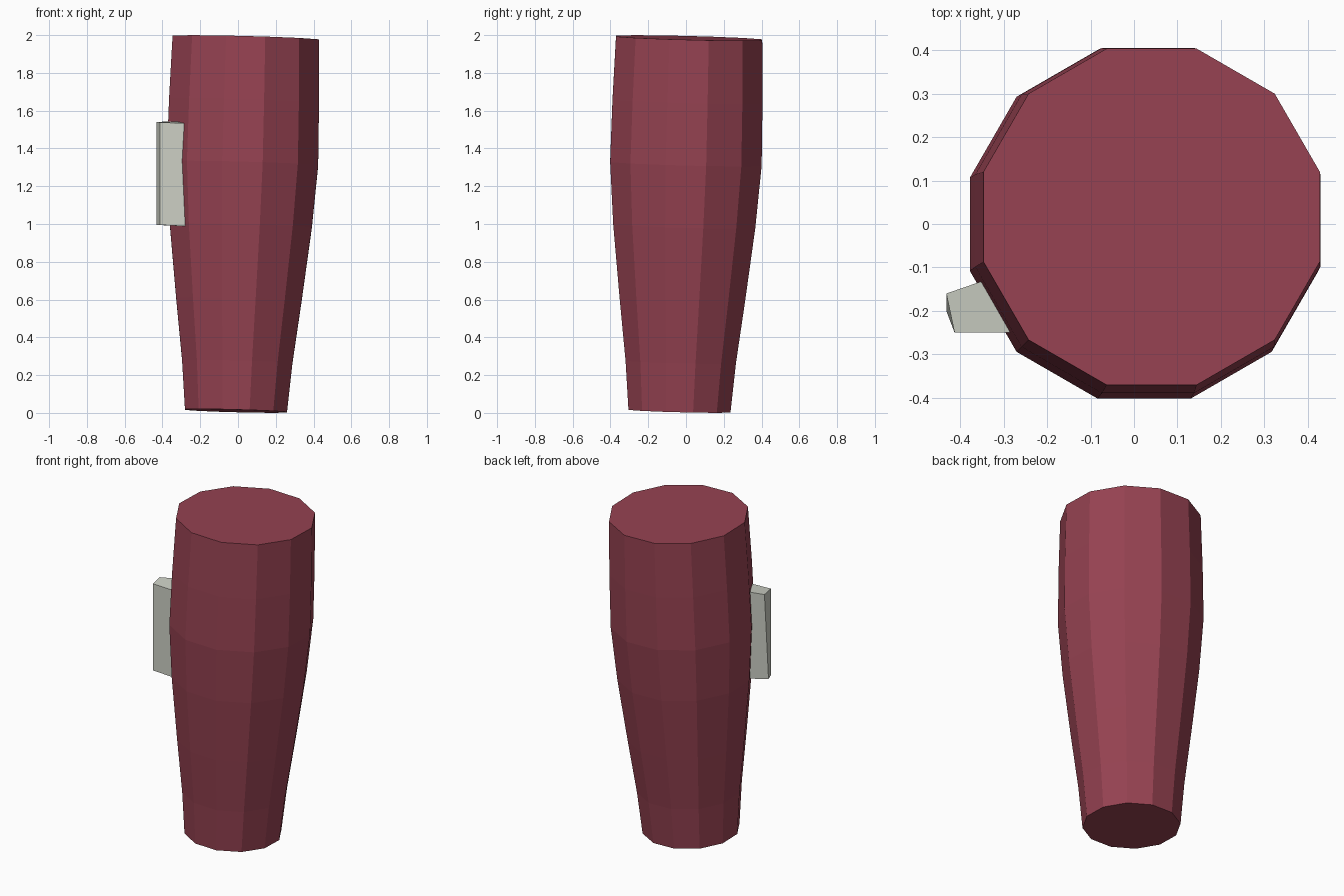
import bpy, bmesh, math

if "Cube" in bpy.data.objects:
    bpy.data.objects.remove(bpy.data.objects["Cube"])

SIDES = 12
LEAN = 0.026          # sideways drift per unit of height, same in x and y


def material(name, color):
    m = bpy.data.materials.new(name)
    m.diffuse_color = (*color, 1)
    m.use_nodes = True
    m.node_tree.nodes["Principled BSDF"].inputs["Base Color"].default_value = m.diffuse_color
    return m


def make_object(name, bm, mat):
    bmesh.ops.recalc_face_normals(bm, faces=bm.faces)
    mesh = bpy.data.meshes.new(name)
    bm.to_mesh(mesh)
    bm.free()
    mesh.materials.append(mat)
    obj = bpy.data.objects.new(name, mesh)
    bpy.context.collection.objects.link(obj)
    return obj


def loft(bm, rings):
    """Join rings of points with quads and cap both ends."""
    loops = [[bm.verts.new(p) for p in ring] for ring in rings]
    n = len(loops[0])
    for a, b in zip(loops, loops[1:]):
        for i in range(n):
            j = (i + 1) % n
            bm.faces.new((a[i], a[j], b[j], b[i]))
    bm.faces.new(loops[0][::-1])
    bm.faces.new(loops[-1])


def body_ring(z, apothem):
    """Twelve-sided ring, square to the leaning axis."""
    r = apothem / math.cos(math.pi / SIDES)
    cx, cy = -0.011 + LEAN * z, -0.035 + LEAN * z
    ring = []
    for k in range(SIDES):
        a = math.radians(15 + 30 * k)
        dx, dy = r * math.cos(a), r * math.sin(a)
        ring.append((cx + dx, cy + dy, z - LEAN * (dx + dy)))
    return ring


maroon = material("maroon", (0.305, 0.055, 0.084))
pale_grey = material("pale grey", (0.61, 0.63, 0.56))

# Tapered, slightly leaning body: (height, distance from axis to flat side)
profile = [(0.0105, 0.270), (0.27, 0.292), (0.60, 0.332), (0.99, 0.376),
           (1.32, 0.401), (1.65, 0.397), (1.985, 0.387)]
bm = bmesh.new()
loft(bm, [body_ring(z, r) for z, r in profile])
make_object("body", bm, maroon)

# Side plate sunk into the body, a little uneven from top to bottom
bm = bmesh.new()
loft(bm, [
    [(-0.413, -0.25, 0.995), (-0.20, -0.25, 0.985), (-0.20, -0.08, 0.985), (-0.432, -0.20, 0.995)],
    [(-0.413, -0.25, 1.538), (-0.20, -0.25, 1.53), (-0.20, -0.08, 1.55), (-0.432, -0.16, 1.54)],
])
make_object("side_plate", bm, pale_grey)
